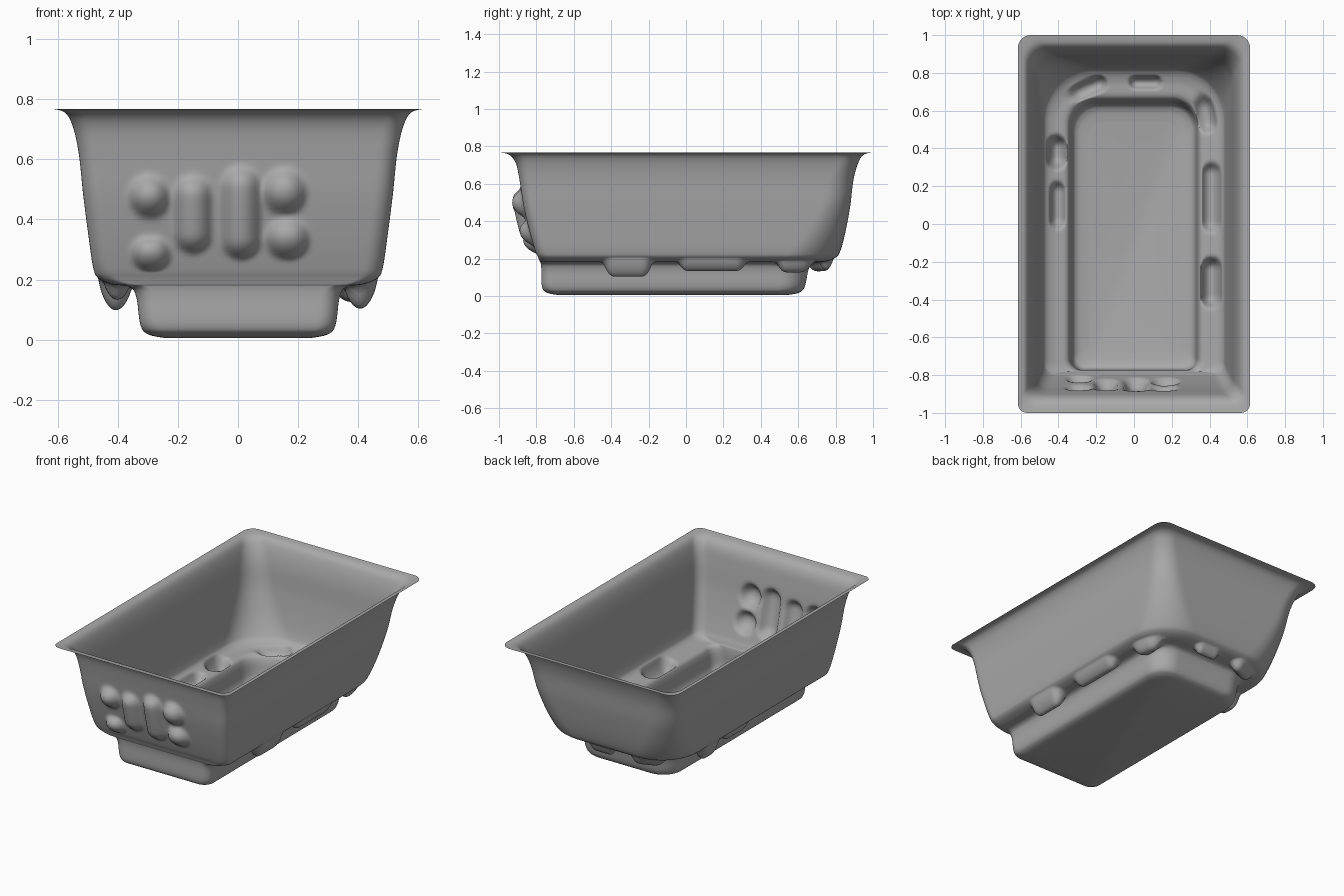
import bpy
import bmesh
from math import sin, cos, pi, hypot
from mathutils import Vector

cube = bpy.data.objects.get("Cube")
if cube:
    bpy.data.objects.remove(cube, do_unlink=True)

grey = bpy.data.materials.new("warm_free_grey")
grey.use_nodes = True
colour = (0.4, 0.4, 0.4, 1)
grey.diffuse_color = colour
grey.node_tree.nodes["Principled BSDF"].inputs["Base Color"].default_value = colour

# Tub sections from rim to floor:
# height, half width, front y, back y, front corner radius, back corner radius
SECTIONS = [
    (.768, .615, -1, 1, .05, .07),
    (.755, .575, -.945, .95, .06, .09),
    (.71, .55, -.91, .92, .06, .1),
    (.62, .53, -.89, .895, .06, .12),
    (.48, .515, -.868, .878, .06, .15),
    (.34, .497, -.835, .852, .06, .2),
    (.24, .482, -.805, .825, .06, .25),
    (.205, .465, -.79, .8, .06, .25),
    (.185, .42, -.782, .75, .06, .21),
    (.175, .36, -.777, .68, .06, .15),
    (.14, .338, -.773, .655, .06, .14),
    (.05, .325, -.77, .635, .06, .13),
    (.018, .3, -.745, .605, .06, .12),
    (.005, .24, -.68, .54, .05, .08),
]
STEPS = 10
ARC = 14
SIDE_CUTS = (100, 50, 100, 80)

# Ledge pockets: centre x, centre y, half width, half length, turn, depth
POCKETS = [
    (-.41, .38, .055, .085, 0, .085),
    (-.405, .1, .042, .12, 0, .05),
    (-.24, .72, .045, .1, -1.15, .05),
    (.06, .75, .036, .085, -1.57, .045),
    (.38, .58, .05, .095, .2, .055),
    (.41, .14, .05, .18, 0, .05),
    (.41, -.31, .055, .13, 0, .08),
]

# Front knobs: centre x, centre z, half width, half height, depth
KNOBS = [
    (-.295, .475, .064, .066, .06),
    (-.15, .415, .06, .125, .05),
    (.01, .42, .062, .15, .055),
    (.155, .49, .07, .072, .06),
    (-.29, .285, .062, .055, .05),
    (.165, .335, .07, .065, .055),
]


def spline(keys, steps):
    """Smooth rows running through all the key sections."""
    rows = []
    last = len(keys) - 1
    for i in range(last):
        quad = [keys[max(0, min(last, i + k))] for k in (-1, 0, 1, 2)]
        for s in range(steps):
            t = s / steps
            rows.append([
                b + t / 2 * (c - a + t * (2 * a - 5 * b + 4 * c - d
                                          + t * (3 * (b - c) + d - a)))
                for a, b, c, d in zip(*quad)])
    rows.append(list(keys[last]))
    return rows


def rounded_ring(z, half, front, back, r_front, r_back):
    """Rounded rectangle, anticlockwise from the front left corner."""
    corners = [(half - r_front, front + r_front, r_front),
               (half - r_back, back - r_back, r_back),
               (r_back - half, back - r_back, r_back),
               (r_front - half, front + r_front, r_front)]
    arcs = []
    for n, (x, y, r) in enumerate(corners):
        angles = [(n - 1 + k / ARC) * pi / 2 for k in range(ARC + 1)]
        arcs.append([Vector((x + r * cos(a), y + r * sin(a), z)) for a in angles])
    points = []
    for n, arc in enumerate(arcs):
        points += arc
        following = arcs[(n + 1) % len(arcs)][0]
        cuts = SIDE_CUTS[n]
        points += [arc[-1].lerp(following, k / cuts) for k in range(1, cuts)]
    return points


def capsule(u, v, half_u, half_v):
    """Rounded swelling: one at the middle line, zero at the outline."""
    r = min(half_u, half_v)
    du = max(0, abs(u) - half_u + r)
    dv = max(0, abs(v) - half_v + r)
    d = hypot(du, dv) / r
    return (1 - d * d) ** .7 if d < 1 else 0


def press(p):
    """Push the ledge pockets down and the front knobs outward."""
    q = p.copy()
    if .15 < p.z < .23:
        for x, y, w, length, turn, depth in POCKETS:
            dx, dy = p.x - x, p.y - y
            u = dx * cos(turn) + dy * sin(turn)
            v = dy * cos(turn) - dx * sin(turn)
            q.z -= depth * capsule(u, v, w, length)
    if p.y < -.79 and p.z > .21:
        for x, z, w, h, depth in KNOBS:
            q.y -= depth * capsule(p.x - x, p.z - z, w, h)
    return q


# Tub shell: loft the sections into one thin pressed sheet
bm = bmesh.new()
rings = [[bm.verts.new(press(p)) for p in rounded_ring(*row)]
         for row in spline(SECTIONS, STEPS)]
for upper, lower in zip(rings, rings[1:]):
    for j in range(len(upper)):
        k = (j + 1) % len(upper)
        bm.faces.new((lower[j], lower[k], upper[k], upper[j]))
bm.faces.new(rings[-1][::-1])
for face in bm.faces:
    face.smooth = True

# Soften the pressed outlines a little
for _ in range(2):
    bmesh.ops.smooth_vert(bm, verts=[v for ring in rings[STEPS:-STEPS] for v in ring],
                          factor=.5, use_axis_x=True, use_axis_y=True, use_axis_z=True)

mesh = bpy.data.meshes.new("tub_shell")
bm.to_mesh(mesh)
bm.free()
mesh.materials.append(grey)
tub = bpy.data.objects.new("tub_shell", mesh)
bpy.context.collection.objects.link(tub)
